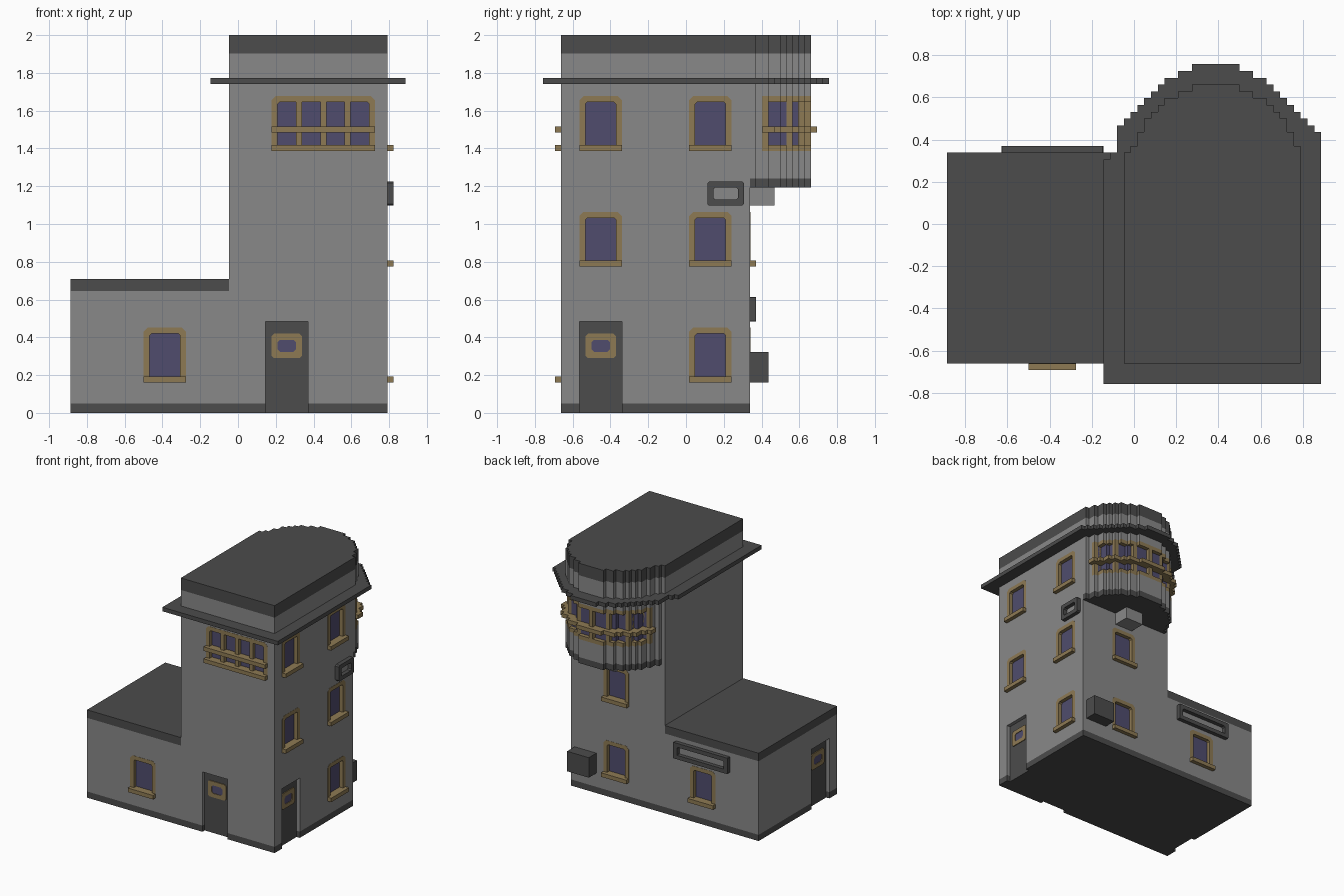
import bpy, bmesh, math

if "Cube" in bpy.data.objects:
    bpy.data.objects.remove(bpy.data.objects["Cube"])

U = 2 / 62  # one building block; all sizes below are in blocks


def material(name, rgb):
    m = bpy.data.materials.new(name)
    m.use_nodes = True
    m.diffuse_color = (*rgb, 1)
    b = m.node_tree.nodes["Principled BSDF"]
    b.inputs["Base Color"].default_value = (*rgb, 1)
    b.inputs["Roughness"].default_value = 0.9
    return m


WALL = material("wall_grey", (0.25, 0.25, 0.25))
DARK = material("dark_grey", (0.072, 0.072, 0.072))
TAN = material("frame_tan", (0.27, 0.195, 0.088))
GLASS = material("window_blue", (0.08, 0.073, 0.155))


def pos(i, j, k):
    return ((i - 27.5) * U, (j - 23.5) * U, k * U)


def finish(name, bm, mat):
    bmesh.ops.recalc_face_normals(bm, faces=bm.faces)
    me = bpy.data.meshes.new(name)
    bm.to_mesh(me)
    bm.free()
    me.materials.append(mat)
    ob = bpy.data.objects.new(name, me)
    bpy.context.collection.objects.link(ob)
    return ob


def add_prism(bm, bottom, top):
    a = [bm.verts.new(p) for p in bottom]
    b = [bm.verts.new(p) for p in top]
    bm.faces.new(a)
    bm.faces.new(b)
    for n in range(len(a)):
        m = (n + 1) % len(a)
        bm.faces.new((a[n], a[m], b[m], b[n]))


def add_box(bm, i0, i1, j0, j1, k0, k1):
    loop = [(i0, j0), (i1, j0), (i1, j1), (i0, j1)]
    add_prism(bm, [pos(*p, k0) for p in loop], [pos(*p, k1) for p in loop])


def box(name, mat, *size):
    bm = bmesh.new()
    add_box(bm, *size)
    return finish(name, bm, mat)


# Place (along, outward, height) on one of the four walls
SIDES = {
    "front": lambda a, d, k: (a, 3 - d, k),
    "back": lambda a, d, k: (a, 34 + d, k),
    "right": lambda a, d, k: (52 + d, a, k),
    "left": lambda a, d, k: (-d, a, k),
}
cutter = bmesh.new()


def wall_box(name, mat, side, a0, a1, d0, d1, k0, k1, bm=None):
    p, q = SIDES[side](a0, d0, k0), SIDES[side](a1, d1, k1)
    size = [f(p[n], q[n]) for n in range(3) for f in (min, max)]
    if bm:
        add_box(bm, *size)
    else:
        box(name, mat, *size)


def cut(side, a0, a1, k0, k1):
    wall_box("", None, side, a0, a1, -1, 1, k0, k1, cutter)


def octagon(a0, a1, k0, k1, c, low):
    return [(a0 + low, k0), (a1 - low, k0), (a1, k0 + low), (a1, k1 - c),
            (a1 - c, k1), (a0 + c, k1), (a0, k1 - c), (a0, k0 + low)]


def ring(name, mat, side, a0, a1, k0, k1, d0, d1, c=0.7, low=0.7, inner=0.3):
    """Frame one block wide with clipped corners"""
    out = octagon(a0, a1, k0, k1, c, low)
    inn = octagon(a0 + 1, a1 - 1, k0 + 1, k1 - 1, inner, min(inner, low))
    bm = bmesh.new()
    loops = [[bm.verts.new(pos(*SIDES[side](a, d, k))) for a, k in s]
             for s, d in ((out, d1), (inn, d1), (inn, d0), (out, d0))]
    for n in range(4):
        p, q = loops[n], loops[(n + 1) % 4]
        for e in range(8):
            f = (e + 1) % 8
            bm.faces.new((p[e], p[f], q[f], q[e]))
    finish(name, bm, mat)


def window(side, a0, k0, width=7):
    a1, k1 = a0 + width, k0 + 9
    n = side + "_window"
    cut(side, a0 + .7, a1 - .7, k0 + .7, k1 - .7)
    wall_box(n + "_glass", GLASS, side, a0 + .7, a1 - .7, -1, -.9, k0 + .7, k1 - .7)
    ring(n + "_frame", TAN, side, a0, a1, k0, k1, -1, .05, low=.01)
    wall_box(n + "_sill", TAN, side, a0, a1, -.2, 1, k0, k0 + 1)


def door(side, a0):
    cut(side, a0, a0 + 7, -1, 15)
    wall_box(side + "_door", DARK, side, a0, a0 + 7, -1.1, -.9, 0, 15)
    wall_box(side + "_door_glass", GLASS, side, a0 + 1.9, a0 + 5.1, -.9, -.85, 9.9, 12.1)
    ring(side + "_door_frame", TAN, side, a0 + 1, a0 + 6, 9, 13, -.9, -.7,
         c=.4, low=.4, inner=.4)


# Windows and doors
window("front", 12, 5)
for a, k in ((6, 43), (24, 43), (6, 24), (24, 24), (24, 5)):
    window("right", a, k)
for a, k in ((36, 24), (36, 5), (12, 5)):
    window("back", a, k)
window("front", 33, 43, 17)
for a in (37, 41, 45):
    wall_box("front_window_post", TAN, "front", a, a + 1, -1, 0, 44, 51)
wall_box("front_window_rail", TAN, "front", 33, 50, -.9, 1, 46, 47)
door("front", 32)
door("right", 6)
door("left", 6)

# Main walls: tower and low wing as one stepped block, then the plinth
bm = bmesh.new()
shape = [(0, 1.55), (52, 1.55), (52, 59), (26, 59), (26, 20), (0, 20)]
add_prism(bm, [pos(a, 3, k) for a, k in shape], [pos(a, 34, k) for a, k in shape])
walls = finish("walls", bm, WALL)
plinth = box("plinth", DARK, 0, 52, 3, 34, 0, 1.55)
cutters = finish("opening_cutters", cutter, WALL)
cutters.hide_render = True
for ob in (walls, plinth):
    mod = ob.modifiers.new("openings", "BOOLEAN")
    mod.operation = "DIFFERENCE"
    mod.solver = "EXACT"
    mod.object = cutters
    bpy.context.view_layer.objects.active = ob
    bpy.ops.object.modifier_apply(modifier=mod.name)
bpy.data.objects.remove(cutters)
box("wing_roof", DARK, 0, 26, 3, 34, 20, 22)


# Stepped round plans, given as rows (y0, y1, x0, x1)
def disc_rows(radius, first):
    rows = []
    for j in range(first, 32 + int(radius)):
        h = int(math.sqrt(radius ** 2 - (j - 31) ** 2)) + .5
        rows.append((j, j + 1, 39.5 - h, 39.5 + h))
    return rows


def stepped(name, mat, rows, k0, k1):
    path = [p for r in rows for p in ((r[3], r[0]), (r[3], r[1]))]
    path += [p for r in reversed(rows) for p in ((r[2], r[1]), (r[2], r[0]))]
    path = [p for n, p in enumerate(path) if p != path[n - 1]]
    bm = bmesh.new()
    add_prism(bm, [pos(*p, k0) for p in path], [pos(*p, k1) for p in path])
    finish(name, bm, mat)


# Round bay on the upper back
bay = disc_rows(12.5, 34)
stepped("bay_floor", DARK, bay, 37, 38.5)
stepped("bay_lower_wall", WALL, bay, 38.5, 43)
stepped("bay_side_wall", WALL, bay[:2], 43, 52)
stepped("bay_upper_wall", WALL, bay, 52, 59)
stepped("bay_glass", GLASS, disc_rows(11.5, 36), 44, 51)
stepped("bay_frame_bottom", TAN, bay[2:], 43, 44)
stepped("bay_frame_top", TAN, bay[2:], 51, 52)
stepped("bay_rail", TAN, disc_rows(13.5, 36), 46, 47)
stepped("bay_end_posts", TAN, bay[2:3], 44, 51)
for c in (31, 35, 39, 43, 47):
    top = 32 + int(math.sqrt(12.5 ** 2 - (c - 39) ** 2))
    box("bay_post", TAN, c, c + 1, 36, top, 44, 51)

# Parapet cap and overhanging ledge
stepped("parapet_cap", DARK, [(3, 34, 26, 52)] + bay, 59, 62)
ledge = [(0, 33, 23, 55), (33, 34, 24, 55), (34, 37, 25, 55)]
ledge += [(j, j + 1, j - 12, 91 - j) for j in range(37, 44)]
ledge += [(44, 45, 32, 47), (45, 46, 34, 45), (46, 47, 36, 43)]
stepped("roof_ledge", DARK, ledge, 54, 55)

# Wall fittings
ring("side_sign", DARK, "right", 27, 33, 34, 38, 0, 1, c=.3, low=.3)
ring("wing_sign", DARK, "back", 8, 23, 15, 19, 0, 1, c=.1, low=.1)
wall_box("utility_box", DARK, "back", 45, 51, 0, 3, 5, 10)
wall_box("bay_bracket", WALL, "back", 37, 42, 0, 4, 34, 37)
